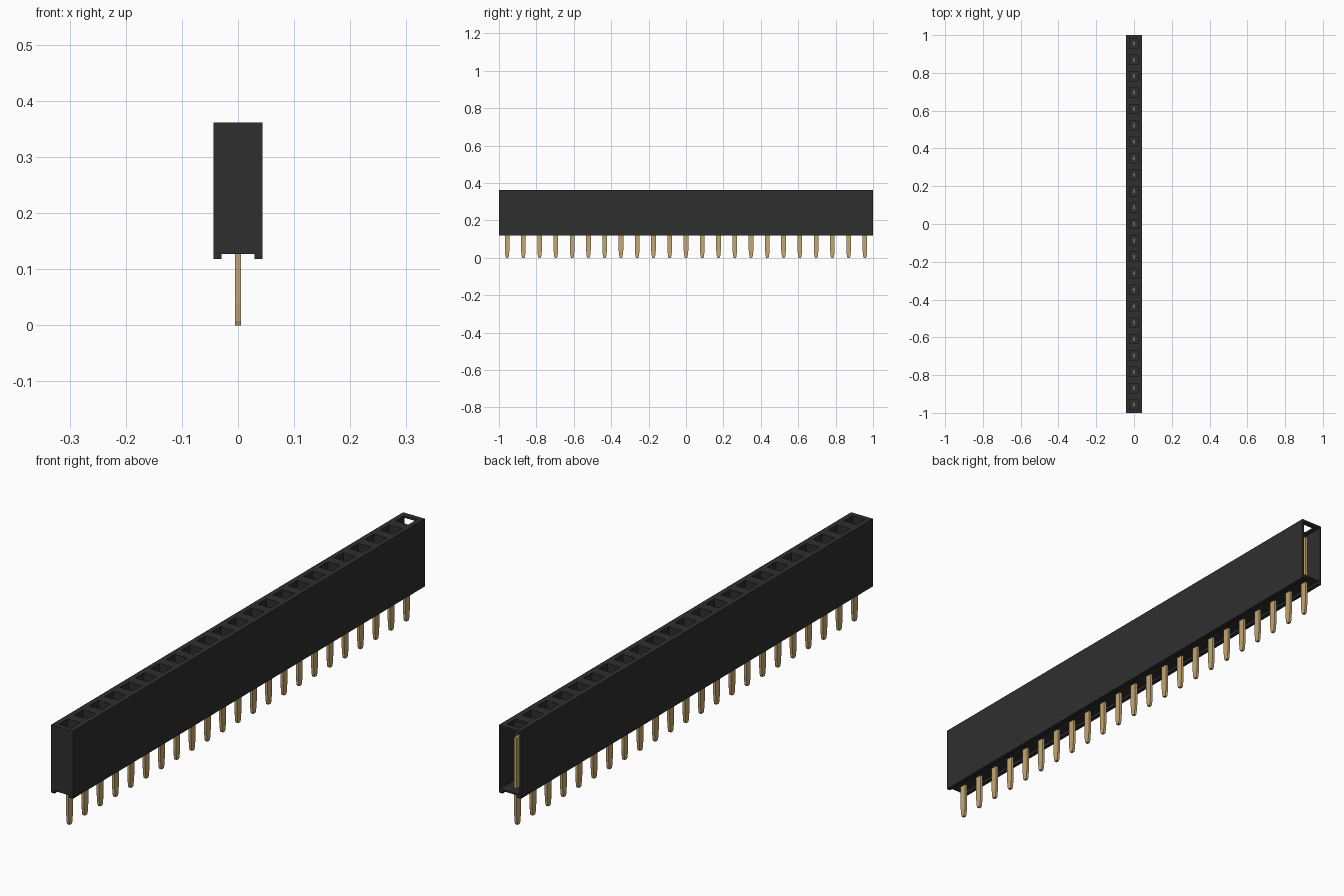
import bpy
import bmesh
from mathutils import Matrix

cube = bpy.data.objects.get("Cube")
if cube:
    bpy.data.objects.remove(cube, do_unlink=True)

COUNT = 23
PITCH = 2 / COUNT
HALF = PITCH / 2
BOTTOM, FLOOR, TOP = 0.118, 0.127, 0.361
SLOTS = [-1 + PITCH * (i + 0.5) for i in range(COUNT)]


def make_material(name, colour, roughness):
    mat = bpy.data.materials.new(name)
    mat.use_nodes = True
    mat.diffuse_color = (*colour, 1)
    shader = mat.node_tree.nodes["Principled BSDF"]
    shader.inputs["Base Color"].default_value = (*colour, 1)
    shader.inputs["Roughness"].default_value = roughness
    return mat


def make_object(name, bm, mat=None):
    bmesh.ops.recalc_face_normals(bm, faces=bm.faces)
    mesh = bpy.data.meshes.new(name)
    bm.to_mesh(mesh)
    bm.free()
    obj = bpy.data.objects.new(name, mesh)
    bpy.context.collection.objects.link(obj)
    if mat:
        mesh.materials.append(mat)
    return obj


def add_box(bm, low, high):
    size = [h - l for l, h in zip(low, high)]
    centre = [(l + h) / 2 for l, h in zip(low, high)]
    bmesh.ops.create_cube(bm, size=1, matrix=Matrix.Translation(centre) @ Matrix.Diagonal((*size, 1)))


def add_prism(bm, points, depth):
    """Closed outline extruded by the depth vector."""
    face = bm.faces.new([bm.verts.new(p) for p in points])
    result = bmesh.ops.extrude_face_region(bm, geom=[face])
    verts = [v for v in result["geom"] if isinstance(v, bmesh.types.BMVert)]
    bmesh.ops.translate(bm, verts=verts, vec=depth)


def cut(target, cutter):
    mod = target.modifiers.new("cut", "BOOLEAN")
    mod.operation = "DIFFERENCE"
    mod.solver = "EXACT"
    mod.object = cutter
    bpy.context.view_layer.objects.active = target
    bpy.ops.object.modifier_apply(modifier=mod.name)
    bpy.data.objects.remove(cutter, do_unlink=True)


black = make_material("black plastic", (0.028, 0.028, 0.028), 0.6)
gold = make_material("gold metal", (0.56, 0.39, 0.17), 0.5)

# Housing with a shallow channel underneath
half_profile = [(0.029, FLOOR), (0.029, BOTTOM), (HALF, BOTTOM), (HALF, TOP)]
profile = half_profile + [(-x, z) for x, z in reversed(half_profile)]
bm = bmesh.new()
add_prism(bm, [(x, -1, z) for x, z in profile], (0, 2, 0))
housing = make_object("housing", bm, black)

# Square sockets in the top
bm = bmesh.new()
for y in SLOTS:
    add_box(bm, (-0.025, y - 0.025, 0.15), (0.025, y + 0.025, TOP + 0.02))
cut(housing, make_object("socket_cutter", bm))

# Last cell is open at the back end
bm = bmesh.new()
add_box(bm, (-0.038, SLOTS[-1] - 0.033, FLOOR + 0.006), (0.038, 1.02, TOP - 0.008))
cut(housing, make_object("end_cutter", bm))

# Flat pins with tapered tips, reaching up into the sockets
half_pin = [(0.006, 0), (0.009, 0.008), (0.0125, 0.04), (0.0125, 0.315)]
outline = half_pin + [(-y, z) for y, z in reversed(half_pin)]
bm = bmesh.new()
for y in SLOTS:
    add_prism(bm, [(-0.005, y + dy, z) for dy, z in outline], (0.01, 0, 0))
make_object("pins", bm, gold)
